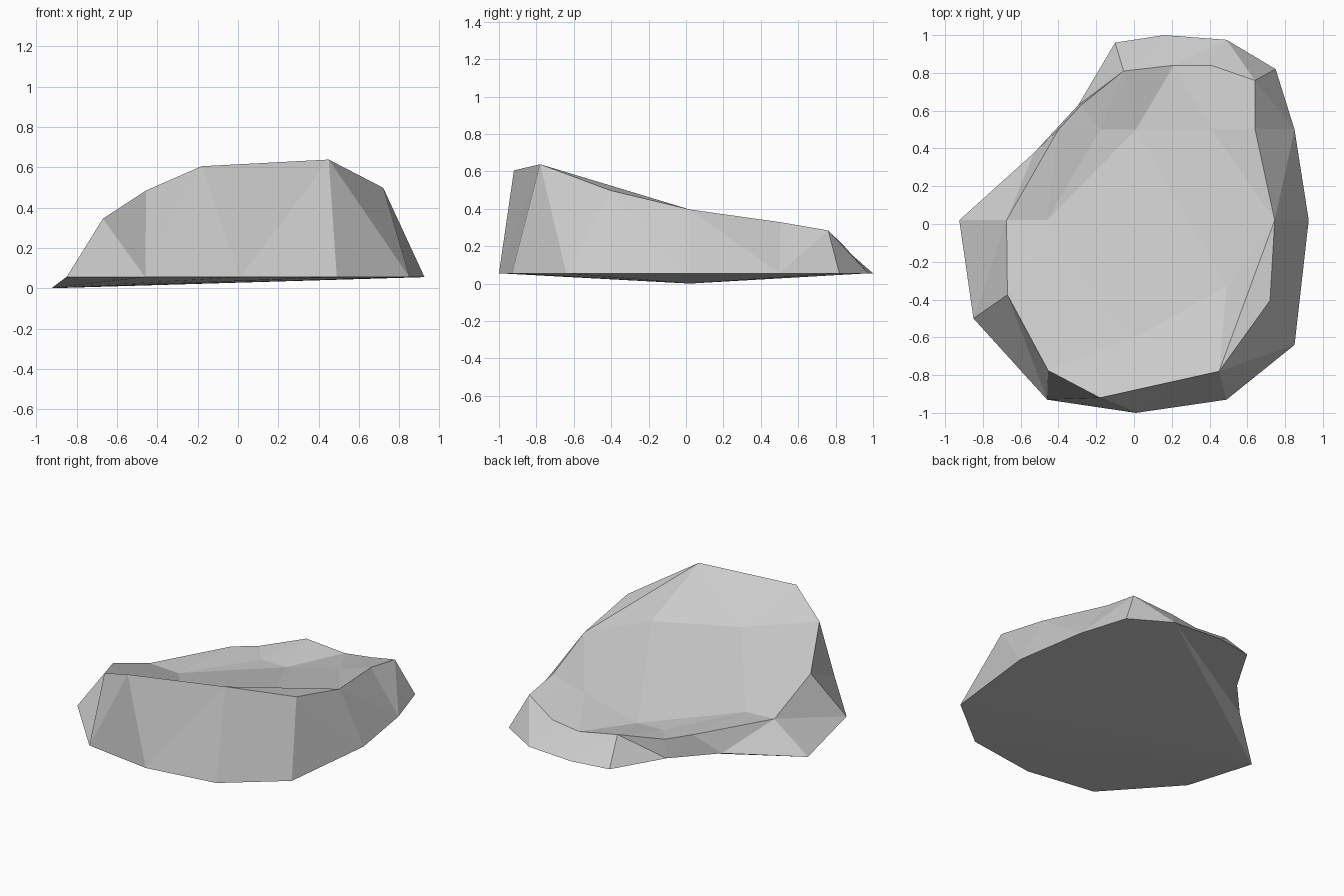
import bpy
import bmesh

default_cube = bpy.data.objects.get("Cube")
if default_cube:
    bpy.data.objects.remove(default_cube, do_unlink=True)


def make_material(name, color):
    material = bpy.data.materials.new(name)
    material.use_nodes = True
    material.diffuse_color = color
    shader = next(n for n in material.node_tree.nodes if n.type == "BSDF_PRINCIPLED")
    shader.inputs["Base Color"].default_value = color
    shader.inputs["Roughness"].default_value = 0.9
    return material


# Outline of the base, counter-clockwise from the right-hand tip
FOOT_HEIGHT = 0.055
base_outline = [
    (-.925, .02), (-.85, -.5), (-.46, -.93), (.01, -1), (.49, -.93),
    (.85, -.64), (.925, .02), (.85, .5), (.75, .82), (.49, .975),
    (.16, 1), (-.1, .96), (-.295, .63), (-.53, .376),
]

# Upper rim, one corner above each base corner
rim_outline = [
    (-.675, .02, .19), (-.67, -.375, .345), (-.455, -.775, .485),
    (-.18, -.92, .605), (.45, -.78, .638), (.72, -.405, .498),
    (.745, .02, .396), (.64, .505, .328), (.64, .76, .284),
    (.41, .84, .207), (.21, .84, .181), (-.055, .81, .22),
    (-.28, .63, .18), (-.4, .5, .193),
]

bm = bmesh.new()
base = [bm.verts.new((x, y, FOOT_HEIGHT)) for x, y in base_outline]
base[0].co.z = 0
rim = [bm.verts.new(point) for point in rim_outline]
count = len(base)

# Sunken points on the sloping top
front_dip = bm.verts.new((.01, -.6, .39))
left_dip = bm.verts.new((.49, -.33, .406))
right_dip = bm.verts.new((-.46, .02, .18))
back_right = bm.verts.new((-.18, .5, .165))
back_middle = bm.verts.new((.01, .5, .163))
back_left = bm.verts.new((.41, .5, .26))

# Side walls between base and rim
for i in range(count):
    j = (i + 1) % count
    bm.faces.new((base[i], base[j], rim[j], rim[i]))

# Top facets around the dips
top_facets = [
    (rim[3], rim[4], left_dip, front_dip),
    (rim[2], rim[3], front_dip),
    (rim[1], rim[2], front_dip),
    (rim[1], front_dip, right_dip),
    (rim[0], rim[1], right_dip),
    (rim[4], rim[5], rim[6]),
    (rim[4], rim[6], left_dip),
    (front_dip, left_dip, back_middle),
    (front_dip, back_middle, right_dip),
    (right_dip, back_middle, back_right),
    (left_dip, rim[6], back_left),
    (left_dip, back_left, back_middle),
    (rim[6], rim[7], back_left),
    (rim[7], rim[8], rim[9], back_left),
    (back_left, rim[9], rim[10], back_middle),
    (back_middle, rim[10], rim[11], back_right),
    (back_right, rim[11], rim[12], rim[13]),
    (right_dip, back_right, rim[13], rim[0]),
]
for facet in top_facets:
    bm.faces.new(facet)

# Underside, fanned from the low tip, then closed around the notch
for i in range(1, 9):
    bm.faces.new((base[0], base[i + 1], base[i]))
bm.faces.new((base[0], base[13], base[9]))
bm.faces.new((base[13], base[10], base[9]))
bm.faces.new((base[13], base[12], base[10]))
bm.faces.new((base[12], base[11], base[10]))

bmesh.ops.triangulate(bm, faces=bm.faces[:])
bmesh.ops.recalc_face_normals(bm, faces=bm.faces[:])

mesh = bpy.data.meshes.new("rock")
bm.to_mesh(mesh)
bm.free()
mesh.materials.append(make_material("stone grey", (.6, .6, .6, 1)))
rock = bpy.data.objects.new("rock", mesh)
bpy.context.collection.objects.link(rock)
